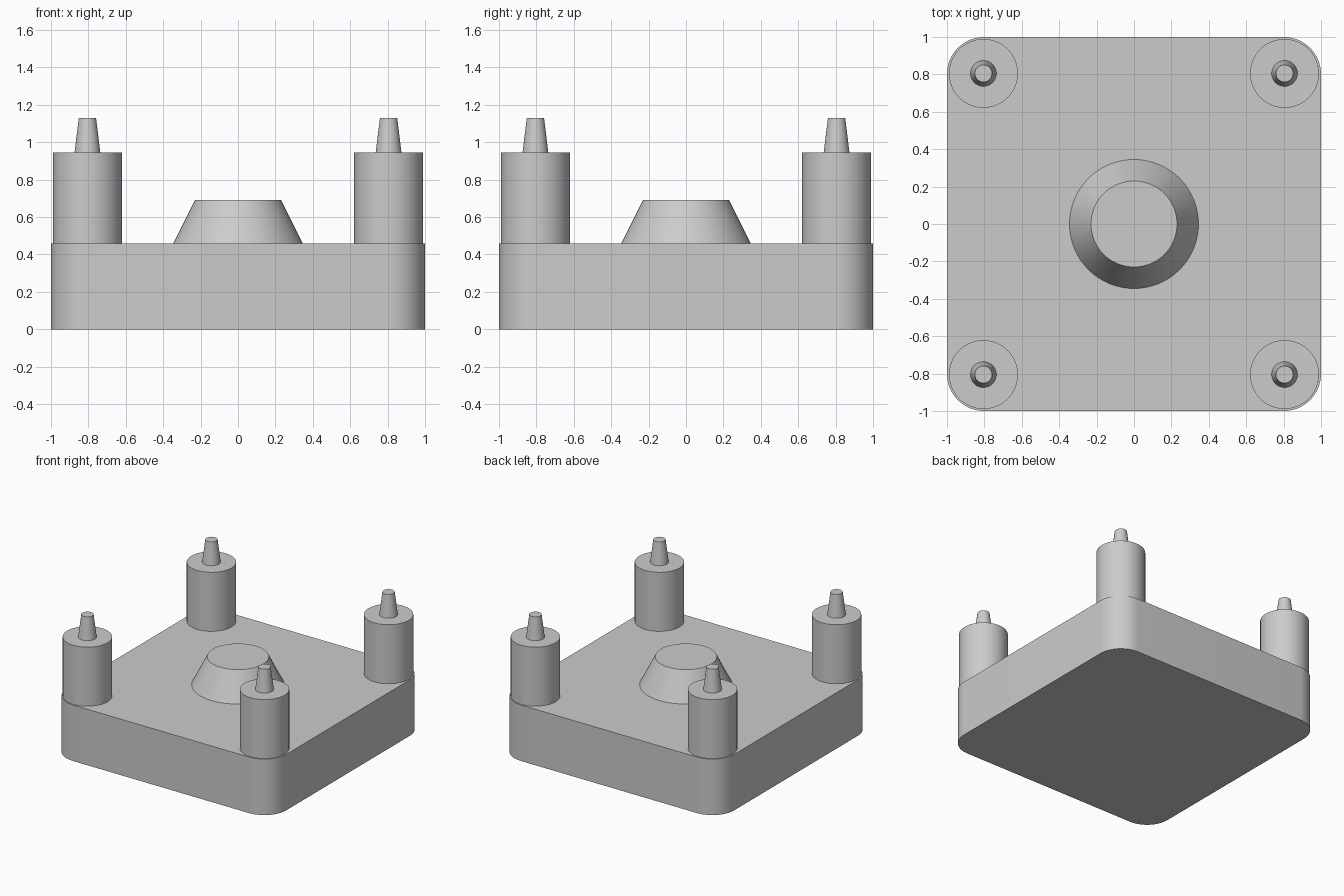
import bpy, bmesh, math

cube = bpy.data.objects.get("Cube")
if cube:
    bpy.data.objects.remove(cube, do_unlink=True)

grey = bpy.data.materials.new("plain grey")
grey.use_nodes = True
colour = (0.6, 0.6, 0.6, 1)
grey.diffuse_color = colour
grey.node_tree.nodes["Principled BSDF"].inputs["Base Color"].default_value = colour


def finish(obj, name):
    obj.name = obj.data.name = name
    obj.data.materials.append(grey)
    bpy.ops.object.select_all(action='DESELECT')
    obj.select_set(True)
    bpy.context.view_layer.objects.active = obj
    bpy.ops.object.shade_smooth_by_angle(angle=math.radians(25))


def frustum(name, x, y, z0, z1, r0, r1, sides=64):
    bpy.ops.mesh.primitive_cone_add(vertices=sides, radius1=r0, radius2=r1,
                                    depth=z1 - z0, location=(x, y, (z0 + z1) / 2))
    finish(bpy.context.object, name)


# Base plate: square block with rounded vertical corners
HEIGHT, RADIUS, STEPS = 0.46, 0.2, 16
bm = bmesh.new()
ring = []
for corner in range(4):
    mid = math.radians(45 + 90 * corner)
    cx = math.copysign(1 - RADIUS, math.cos(mid))
    cy = math.copysign(1 - RADIUS, math.sin(mid))
    for i in range(STEPS + 1):
        a = math.radians(90 * (corner + i / STEPS))
        ring.append(bm.verts.new((cx + RADIUS * math.cos(a), cy + RADIUS * math.sin(a), 0)))
bottom = bm.faces.new(ring)
top = bmesh.ops.extrude_face_region(bm, geom=[bottom], use_keep_orig=True)["geom"]
bmesh.ops.translate(bm, vec=(0, 0, HEIGHT),
                    verts=[v for v in top if isinstance(v, bmesh.types.BMVert)])
bmesh.ops.recalc_face_normals(bm, faces=bm.faces)
mesh = bpy.data.meshes.new("base_plate")
bm.to_mesh(mesh)
bm.free()
base = bpy.data.objects.new("base_plate", mesh)
bpy.context.collection.objects.link(base)
finish(base, "base_plate")

# Raised hub in the middle
frustum("centre_hub", 0, 0, HEIGHT, 0.69, 0.345, 0.23)

# Corner posts, each with a tapered pin on top
for side_x, x in (("right", -0.805), ("left", 0.805)):
    for side_y, y in (("front", -0.805), ("back", 0.805)):
        tag = side_y + "_" + side_x
        frustum(tag + "_post", x, y, HEIGHT, 0.945, 0.184, 0.184)
        frustum(tag + "_pin", x, y, 0.945, 1.13, 0.069, 0.046, 48)
